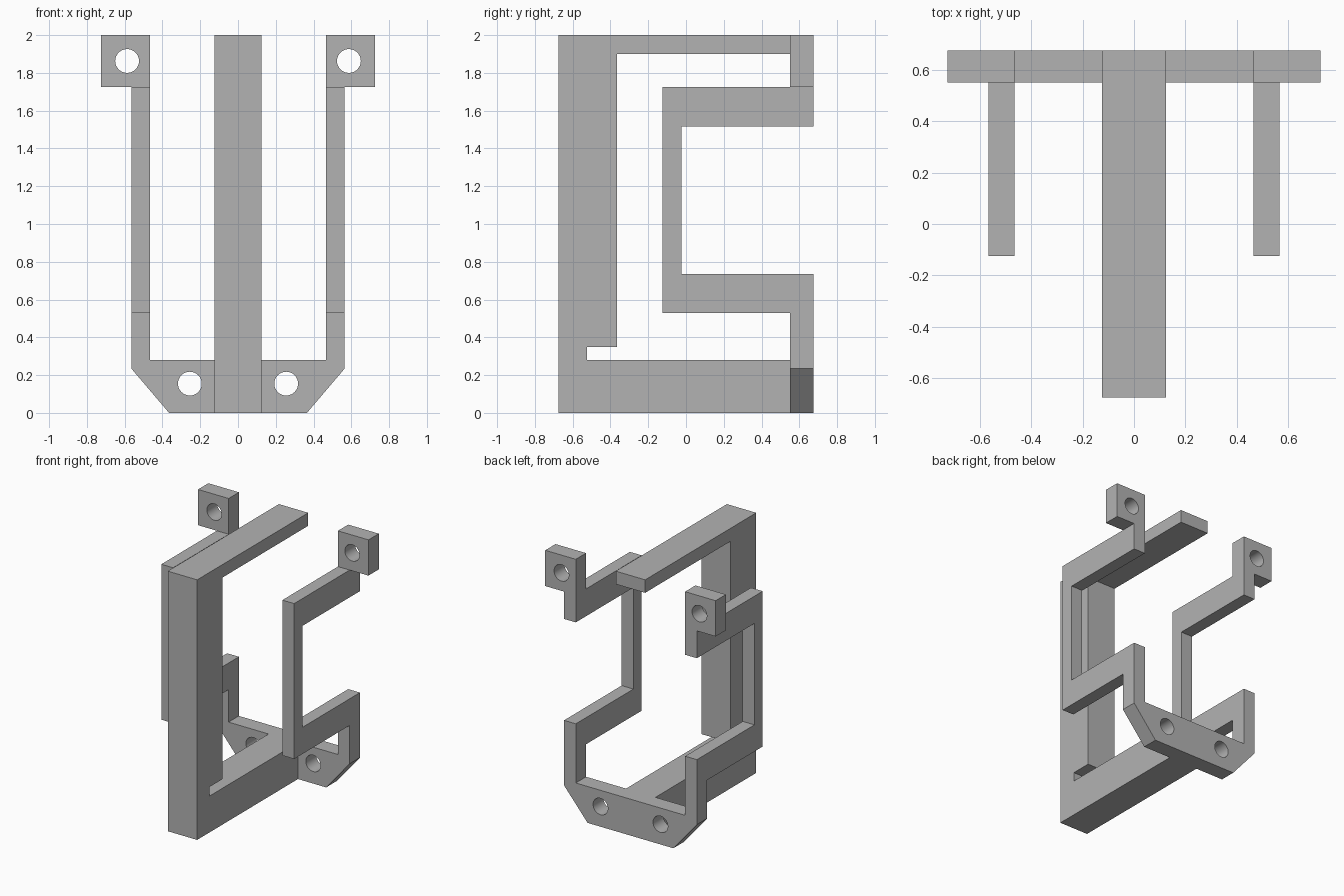
import bpy, bmesh, math
from mathutils import Matrix

cube = bpy.data.objects.get("Cube")
if cube:
    bpy.data.objects.remove(cube, do_unlink=True)

grey = bpy.data.materials.new("plain grey")
grey.use_nodes = True
colour = (0.45, 0.45, 0.45, 1)
grey.diffuse_color = colour
grey.node_tree.nodes["Principled BSDF"].inputs["Base Color"].default_value = colour

FRONT, SIDE = 0, 90          # direction a profile faces
HOLE = 0.063                 # bolt hole radius
BACK, PLATE = 0.675, 0.55    # back and front faces of the mounting plates


def ring(cx, cz, r=HOLE, n=32):
    return [(cx + r * math.cos(math.tau * i / n), cz + r * math.sin(math.tau * i / n))
            for i in range(n)]


def prism(name, loops, facing, lo, hi):
    """Extrude a filled profile, with any holes, between lo and hi."""
    curve = bpy.data.curves.new(name + "_profile", "CURVE")
    curve.dimensions, curve.fill_mode = "2D", "BOTH"
    curve.extrude = (hi - lo) / 2
    for loop in loops:
        spline = curve.splines.new("POLY")
        spline.points.add(len(loop) - 1)
        for point, (u, v) in zip(spline.points, loop):
            point.co = (u, v, 0, 1)
        spline.use_cyclic_u = True
    temp = bpy.data.objects.new(name + "_profile", curve)
    bpy.context.collection.objects.link(temp)
    deps = bpy.context.evaluated_depsgraph_get()
    mesh = bpy.data.meshes.new_from_object(temp.evaluated_get(deps))
    bpy.data.objects.remove(temp, do_unlink=True)
    bpy.data.curves.remove(curve)

    mid = (lo + hi) / 2
    offset = (mid, 0, 0) if facing == SIDE else (0, mid, 0)
    turn = Matrix.Rotation(math.radians(facing), 4, "Z") @ Matrix.Rotation(math.pi / 2, 4, "X")
    bm = bmesh.new()
    bm.from_mesh(mesh)
    bmesh.ops.remove_doubles(bm, verts=bm.verts, dist=0.0005)
    bmesh.ops.transform(bm, matrix=Matrix.Translation(offset) @ turn, verts=bm.verts)
    bmesh.ops.recalc_face_normals(bm, faces=bm.faces)
    bm.to_mesh(mesh)
    bm.free()
    mesh.name = name
    mesh.materials.clear()
    mesh.materials.append(grey)
    obj = bpy.data.objects.new(name, mesh)
    bpy.context.collection.objects.link(obj)
    bpy.ops.object.select_all(action="DESELECT")
    obj.select_set(True)
    bpy.context.view_layer.objects.active = obj
    bpy.ops.object.shade_smooth_by_angle(angle=math.radians(30))
    return obj


# Central C-shaped frame with a small notch at the inner corner
prism("centre_frame", [[
    (-0.675, 0), (PLATE, 0), (PLATE, 0.28), (-0.525, 0.28), (-0.525, 0.35),
    (-0.365, 0.35), (-0.365, 1.9), (BACK, 1.9), (BACK, 2), (-0.675, 2)]],
    SIDE, -0.125, 0.125)

# Foot plate with chamfered corners, upright ends and two bolt holes
half = [(0.365, 0), (0.565, 0.235), (0.565, 0.53), (0.465, 0.53), (0.465, 0.28)]
outline = half + [(-x, z) for x, z in reversed(half)]
prism("foot_plate", [outline, ring(0.255, 0.155), ring(-0.255, 0.155)], FRONT, PLATE, BACK)

# Side arms and upper bolt tabs, mirrored
arm = [(BACK, 0.53), (BACK, 0.735), (-0.025, 0.735), (-0.025, 1.515), (BACK, 1.515),
       (BACK, 1.725), (-0.125, 1.725), (-0.125, 0.53)]
tab = [(0.465, 1.725), (0.725, 1.725), (0.725, 2), (0.465, 2)]
for side, s in (("left", 1), ("right", -1)):
    inner, outer = sorted((s * 0.465, s * 0.565))
    prism(side + "_arm", [arm], SIDE, inner, outer)
    prism(side + "_tab", [[(s * x, z) for x, z in tab], ring(s * 0.587, 1.863)],
          FRONT, PLATE, BACK)
